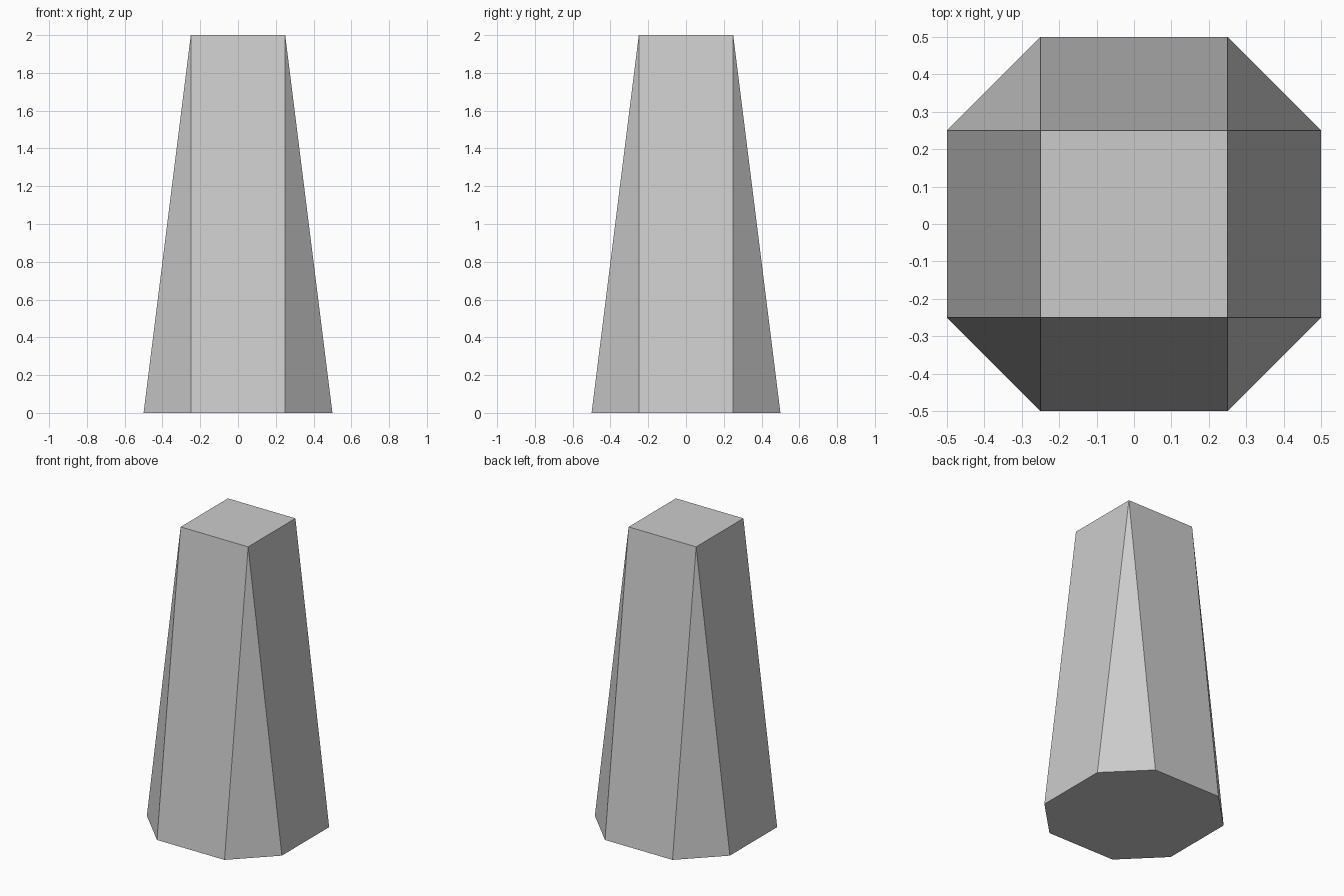
import bpy, bmesh

if "Cube" in bpy.data.objects:
    bpy.data.objects.remove(bpy.data.objects["Cube"])

HALF_TOP = 0.25   # half width of the square top, also half of each long base side
HALF_BASE = 0.5   # half width of the octagonal base
HEIGHT = 2.0

# Tapered pillar: the hull of a square top and an octagonal base
bm = bmesh.new()
for sx in (-1, 1):
    for sy in (-1, 1):
        bm.verts.new((sx * HALF_TOP, sy * HALF_TOP, HEIGHT))
        bm.verts.new((sx * HALF_BASE, sy * HALF_TOP, 0))
        bm.verts.new((sx * HALF_TOP, sy * HALF_BASE, 0))
bmesh.ops.convex_hull(bm, input=bm.verts)

# Merge the hull triangles into flat polygons
bmesh.ops.dissolve_limit(bm, angle_limit=0.01, verts=bm.verts, edges=bm.edges)
bmesh.ops.recalc_face_normals(bm, faces=bm.faces)

mesh = bpy.data.meshes.new("tapered_pillar")
bm.to_mesh(mesh)
bm.free()
pillar = bpy.data.objects.new("tapered_pillar", mesh)
bpy.context.collection.objects.link(pillar)
